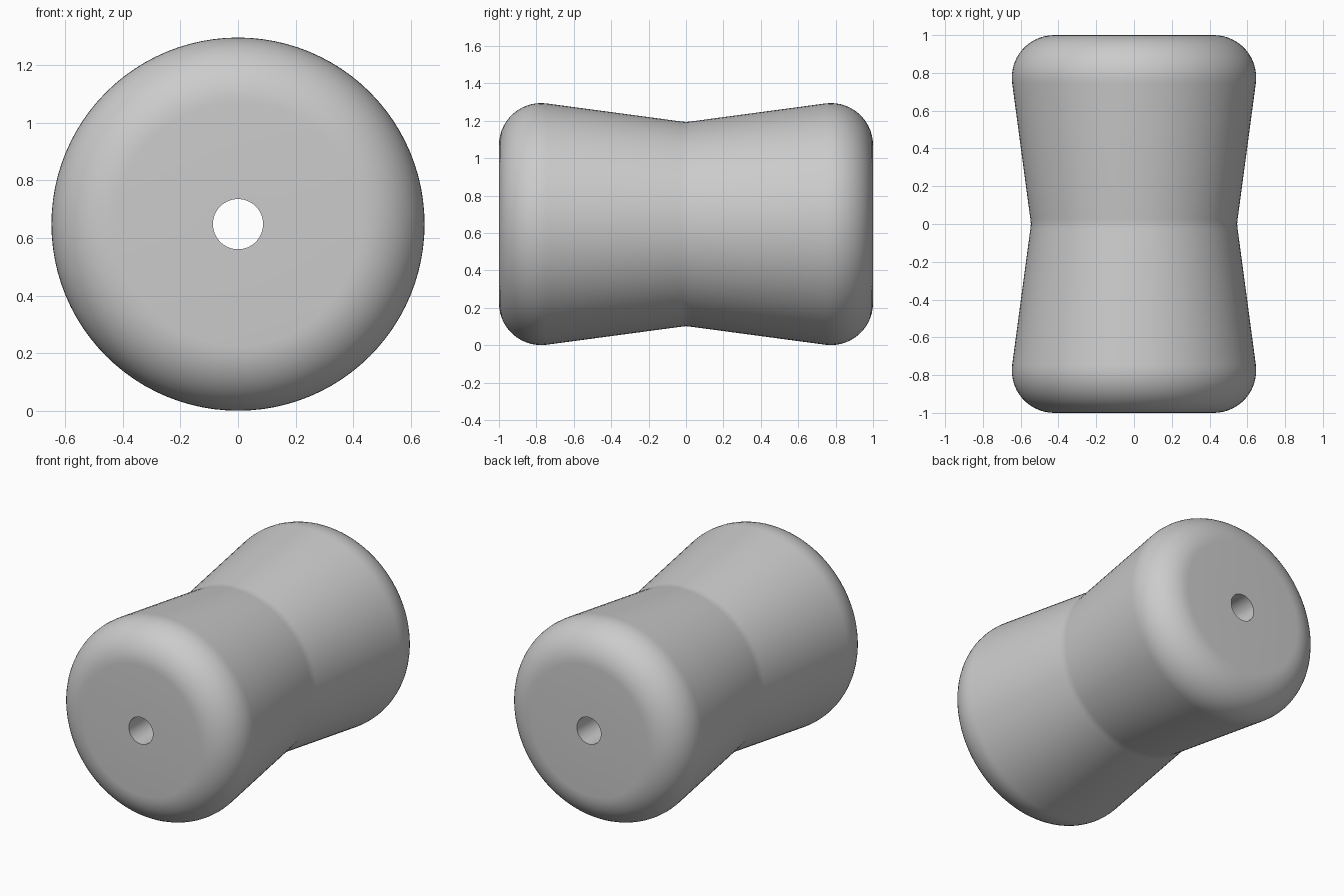
import bpy, bmesh, math
from mathutils import Vector, Matrix

if "Cube" in bpy.data.objects:
    bpy.data.objects.remove(bpy.data.objects["Cube"])

HEIGHT = 0.648      # axis height above the ground
BORE = 0.087        # radius of the through hole
WAIST = 0.545       # radius at the middle
FILLET = 0.225      # rounding of the end rims
FY, FR = 0.775, 0.422   # centre of the rim rounding (along axis, radius)
SEGMENTS = 96
STEPS = 14

# Half profile as (radius, distance along axis): soft waist, cone, rounded rim, flat end, bore
tilt = math.radians(7.65)
half = [(WAIST + 0.0035, 0.025)]
for i in range(STEPS + 1):
    a = -tilt + (math.pi / 2 + tilt) * i / STEPS
    half.append((FR + FILLET * math.cos(a), FY + FILLET * math.sin(a)))
half.append((BORE, 1.0))

# Mirror to the other end; the loop closes along the bore
profile = [(r, -y) for r, y in reversed(half)] + [(WAIST + 0.001, 0.0)] + half

# Revolve the closed profile around the y axis
bm = bmesh.new()
rings = []
for s in range(SEGMENTS):
    turn = Matrix.Rotation(2 * math.pi * s / SEGMENTS, 3, 'Y')
    rings.append([bm.verts.new(turn @ Vector((r, y, 0)) + Vector((0, 0, HEIGHT)))
                  for r, y in profile])
n = len(profile)
for s in range(SEGMENTS):
    a, b = rings[s], rings[(s + 1) % SEGMENTS]
    for k in range(n):
        m = (k + 1) % n
        bm.faces.new((a[k], a[m], b[m], b[k]))
bmesh.ops.recalc_face_normals(bm, faces=bm.faces)

mesh = bpy.data.meshes.new("waisted_roller")
bm.to_mesh(mesh)
bm.free()
roller = bpy.data.objects.new("waisted_roller", mesh)
bpy.context.collection.objects.link(roller)

# Single grey finish
grey = bpy.data.materials.new("light_grey")
grey.diffuse_color = (0.6, 0.6, 0.6, 1)
grey.use_nodes = True
grey.node_tree.nodes["Principled BSDF"].inputs["Base Color"].default_value = grey.diffuse_color
mesh.materials.append(grey)

# Smooth sides with crisp hole edges
bpy.context.view_layer.objects.active = roller
roller.select_set(True)
bpy.ops.object.shade_smooth_by_angle(angle=math.radians(30))
